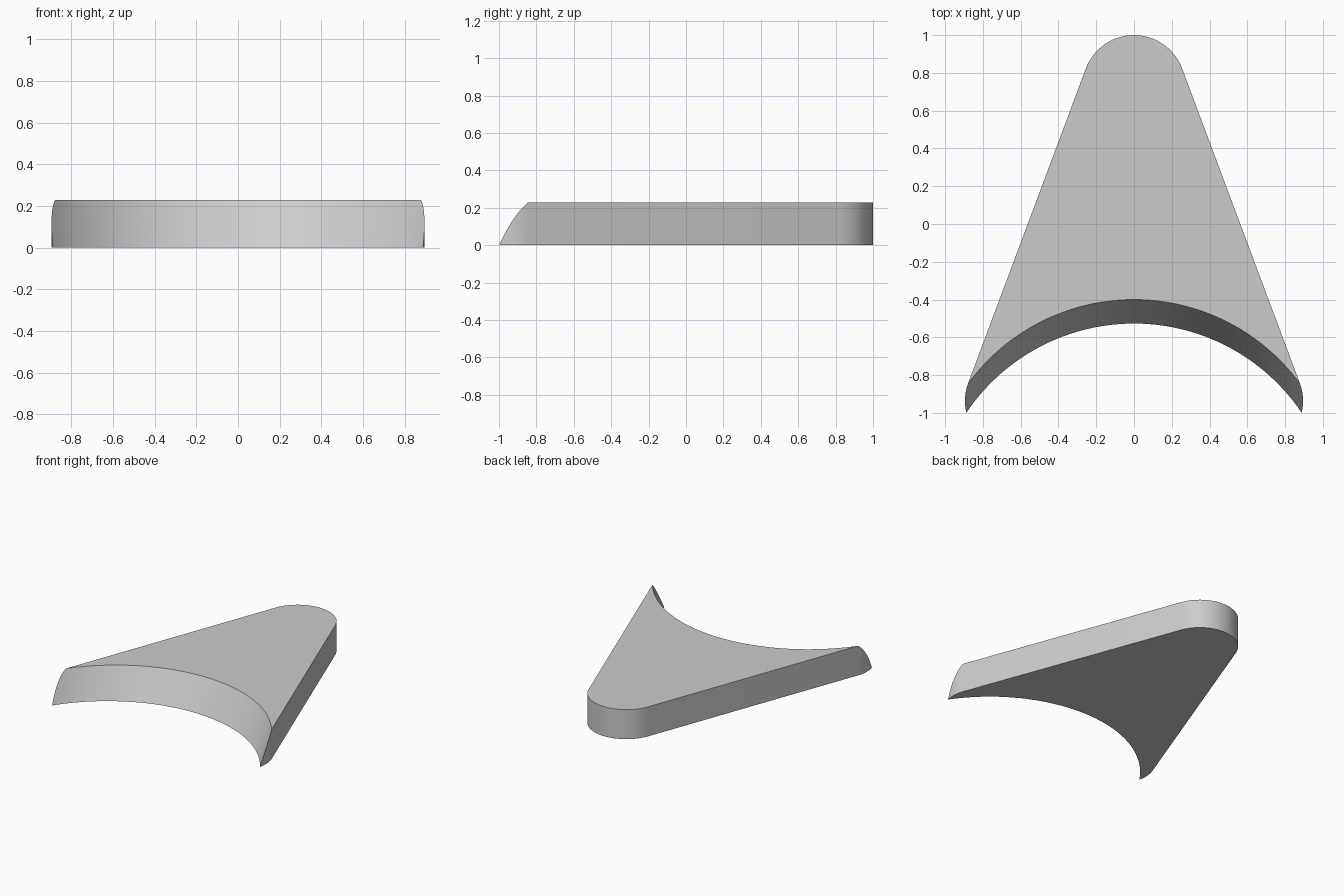
import bpy, bmesh, math

HEIGHT = 0.228
CORNER = 0.272            # radius of the three rounded corners
NOSE_Y = 1 - CORNER
TAIL_X, TAIL_Y = 0.623, -0.937
SIDE = math.atan2(TAIL_X, NOSE_Y - TAIL_Y)   # direction of the side wall's normal

cube = bpy.data.objects.get("Cube")
if cube:
    bpy.data.objects.remove(cube, do_unlink=True)

grey = bpy.data.materials.new("plain_grey")
grey.use_nodes = True
grey.diffuse_color = (0.6, 0.6, 0.6, 1)
grey.node_tree.nodes["Principled BSDF"].inputs["Base Color"].default_value = (0.6, 0.6, 0.6, 1)


def arc(cx, cy, r, start, end, steps):
    angles = [start + (end - start) * i / steps for i in range(steps + 1)]
    return [(cx + r * math.cos(a), cy + r * math.sin(a)) for a in angles]


def prism(name, lower, z0, upper, z1):
    """Solid between two matching outlines."""
    bm = bmesh.new()
    low = [bm.verts.new((x, y, z0)) for x, y in lower]
    top = [bm.verts.new((x, y, z1)) for x, y in upper]
    n = len(low)
    bm.faces.new(low[::-1])
    bm.faces.new(top)
    for i in range(n):
        j = (i + 1) % n
        bm.faces.new((low[i], low[j], top[j], top[i]))
    bmesh.ops.recalc_face_normals(bm, faces=bm.faces)
    mesh = bpy.data.meshes.new(name)
    bm.to_mesh(mesh)
    bm.free()
    mesh.materials.append(grey)
    obj = bpy.data.objects.new(name, mesh)
    bpy.context.collection.objects.link(obj)
    return obj


# Rounded triangular plate
outline = (arc(0, NOSE_Y, CORNER, SIDE, math.pi - SIDE, 32)
           + arc(-TAIL_X, TAIL_Y, CORNER, math.pi - SIDE, math.pi * 1.5, 24)
           + arc(TAIL_X, TAIL_Y, CORNER, -math.pi / 2, SIDE, 24))
plate = prism("wedge_plate", outline, 0, outline, HEIGHT)


# Leaning round cutter that hollows the front
def cutter_ring(z):
    t = z / HEIGHT
    radius = 1.07 + 0.02 * t
    apex = -0.527 + 0.127 * t
    return arc(0, apex - radius, radius, 0, math.tau, 160)[:-1]


cutter = prism("front_cutter", cutter_ring(-0.1), -0.1, cutter_ring(0.35), 0.35)
cutter.hide_render = True

cut = plate.modifiers.new("front_hollow", "BOOLEAN")
cut.operation = "DIFFERENCE"
cut.solver = "EXACT"
cut.object = cutter
bpy.context.view_layer.objects.active = plate
plate.select_set(True)
bpy.ops.object.modifier_apply(modifier=cut.name)
bpy.data.objects.remove(cutter, do_unlink=True)
bpy.ops.object.shade_smooth_by_angle(angle=math.radians(30))
